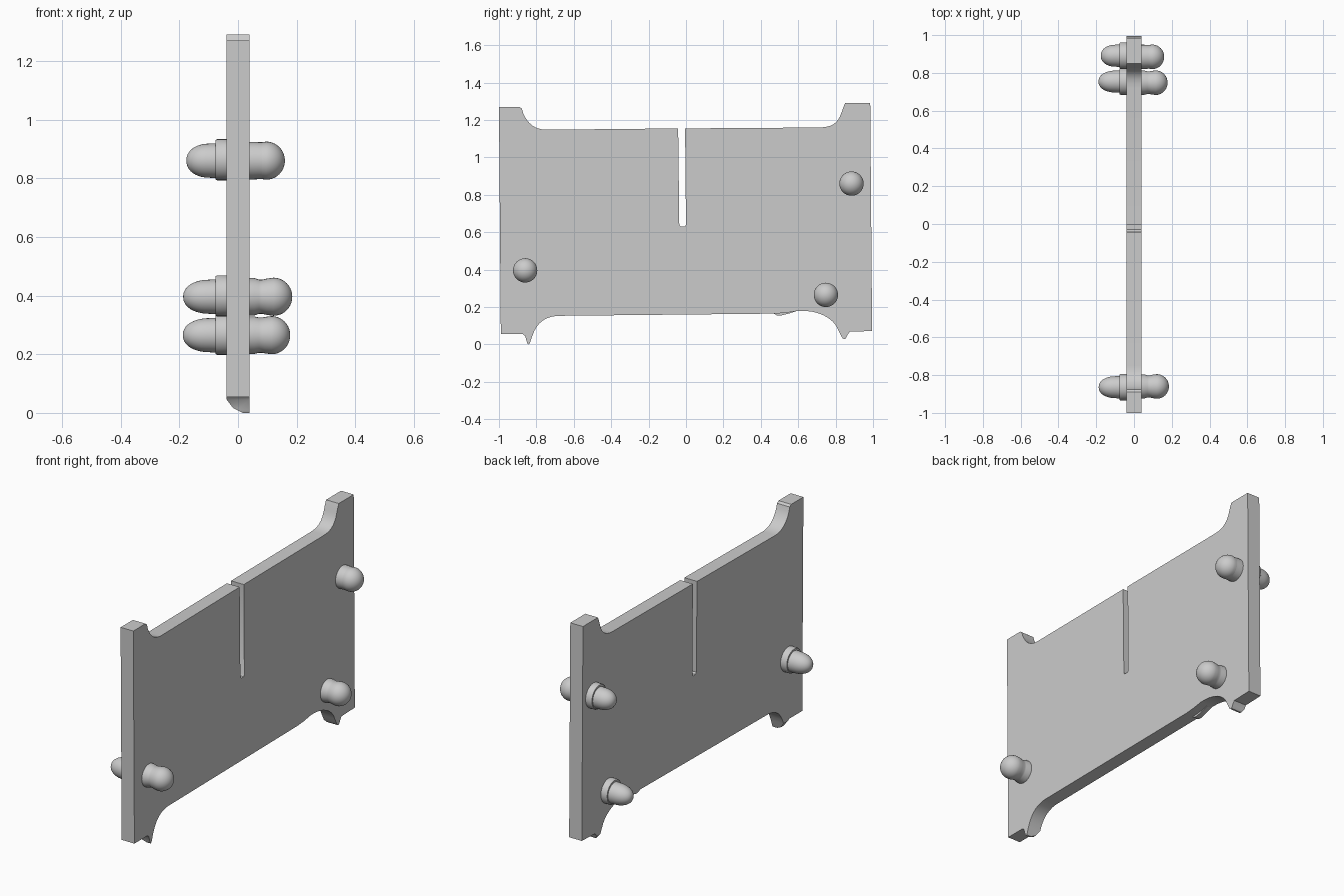
import bpy, bmesh, math
from mathutils import Vector

if "Cube" in bpy.data.objects:
    bpy.data.objects.remove(bpy.data.objects["Cube"], do_unlink=True)

grey = bpy.data.materials.new("light_grey")
grey.use_nodes = True
grey.diffuse_color = (0.6, 0.6, 0.6, 1)
grey.node_tree.nodes["Principled BSDF"].inputs["Base Color"].default_value = (0.6, 0.6, 0.6, 1)

HALF = 0.04  # half thickness of the panel


def finish(bm, name, angle=35):
    bmesh.ops.recalc_face_normals(bm, faces=bm.faces)
    mesh = bpy.data.meshes.new(name)
    bm.to_mesh(mesh)
    bm.free()
    mesh.materials.append(grey)
    obj = bpy.data.objects.new(name, mesh)
    bpy.context.collection.objects.link(obj)
    bpy.ops.object.select_all(action='DESELECT')
    obj.select_set(True)
    bpy.context.view_layer.objects.active = obj
    bpy.ops.object.shade_smooth_by_angle(angle=math.radians(angle))
    return obj


def curve(a, b, c, d, steps=8):
    """Bezier points from a to d."""
    a, b, c, d = map(Vector, (a, b, c, d))
    ts = [i / steps for i in range(steps + 1)]
    return [a*(1-t)**3 + b*3*t*(1-t)**2 + c*3*t*t*(1-t) + d*t**3 for t in ts]


def slab(name, outline):
    """Extrude a (y, z) outline through the panel thickness."""
    bm = bmesh.new()
    face = bm.faces.new([bm.verts.new((-HALF, p[0], p[1])) for p in outline])
    out = bmesh.ops.extrude_face_region(bm, geom=[face])
    verts = [v for v in out["geom"] if isinstance(v, bmesh.types.BMVert)]
    bmesh.ops.translate(bm, verts=verts, vec=(2 * HALF, 0, 0))
    # rounded undercut on one side of the feet
    for co, no in (((-HALF, 0, 0.047), (-1, 0, -0.75)), ((-0.012, 0, 0.014), (-0.5, 0, -1))):
        bmesh.ops.bisect_plane(bm, geom=bm.verts[:] + bm.edges[:] + bm.faces[:],
                               plane_co=co, plane_no=no, clear_outer=True)
        edges = [e for e in bm.edges if e.is_boundary]
        if edges:
            bmesh.ops.holes_fill(bm, edges=edges)
    return finish(bm, name)


# Panel with four horns and a slot
outline = [(-1, 1.27), (-0.89, 1.27), (-0.877, 1.26)]
outline += curve((-0.87, 1.235), (-0.845, 1.18), (-0.81, 1.15), (-0.75, 1.148))
outline += [(-0.042, 1.155), (-0.036, 0.64), (-0.028, 0.63), (-0.006, 0.63), (0, 0.64), (-0.005, 1.155)]
outline += curve((0.72, 1.16), (0.80, 1.163), (0.82, 1.20), (0.838, 1.26))
outline += [(0.85, 1.29), (0.985, 1.29), (0.995, 0.072), (0.875, 0.068)]
outline += curve((0.863, 0.05), (0.855, 0.025), (0.842, 0.02), (0.83, 0.045), 5)
outline += curve((0.815, 0.075), (0.79, 0.145), (0.70, 0.185), (0.60, 0.18))
outline += [(0.54, 0.17), (0.48, 0.165)]
outline += curve((-0.69, 0.153), (-0.78, 0.145), (-0.81, 0.09), (-0.83, 0.02))
outline += [(-0.837, 0.003), (-0.844, 0), (-0.85, 0.01), (-0.86, 0.045), (-0.872, 0.055), (-0.99, 0.055)]
slab("panel", outline)

# Small lip under the lower edge
bm = bmesh.new()
lip = [(0.46, 0.17), (0.485, 0.156), (0.505, 0.154), (0.55, 0.165), (0.60, 0.182)]
face = bm.faces.new([bm.verts.new((-HALF, y, z)) for y, z in lip])
out = bmesh.ops.extrude_face_region(bm, geom=[face])
bmesh.ops.translate(bm, verts=[v for v in out["geom"] if isinstance(v, bmesh.types.BMVert)], vec=(0.03, 0, 0))
finish(bm, "lower_lip")


def lathe(name, profile, y, z, segments=32):
    """Spin (x, radius) points about a line parallel to x."""
    bm = bmesh.new()
    verts = [bm.verts.new((x, 0, r)) for x, r in profile]
    edges = [bm.edges.new(pair) for pair in zip(verts, verts[1:])]
    bmesh.ops.spin(bm, geom=verts + edges, cent=(0, 0, 0), axis=(1, 0, 0),
                   angle=2 * math.pi, steps=segments)
    bmesh.ops.remove_doubles(bm, verts=bm.verts, dist=0.0005)
    bmesh.ops.translate(bm, verts=bm.verts, vec=(0, y, z))
    return finish(bm, name, 40)


def quarter(x0, x1, r, power=1.0, steps=10):
    """Round nose from radius r at x0 to a tip at x1."""
    return [(x0 + (x1 - x0) * math.sin(a), r * math.cos(a) ** power)
            for a in [math.pi / 2 * i / steps for i in range(steps + 1)]]


# Pegs: round head on one side, collar and bullet nose on the other
pegs = (
    ("front", -0.86, 0.396, 0.185, -0.187, 0.058),
    ("lower_back", 0.748, 0.265, 0.178, -0.188, 0.060),
    ("upper_back", 0.885, 0.86, 0.160, -0.176, 0.063),
)
for name, y, z, head, tip, waist in pegs:
    ball = head - 0.064
    lathe(name + "_peg_head",
          [(0.02, 0), (0.02, 0.064), (0.055, 0.064), (0.072, waist), (0.082, waist),
           (ball - 0.022, 0.062)] + quarter(ball, head, 0.065), y, z)
    cy, cz = y - 0.004 if y < 0 else y + 0.006, z + 0.003
    lathe(name + "_peg_collar",
          [(-0.02, 0), (-0.02, 0.07), (-0.072, 0.07), (-0.077, 0.066), (-0.077, 0)], cy, cz)
    lathe(name + "_peg_nose",
          [(-0.06, 0), (-0.06, 0.059), (-0.085, 0.059)] + quarter(-0.1, tip, 0.058, 0.9), cy, cz - 0.003)
